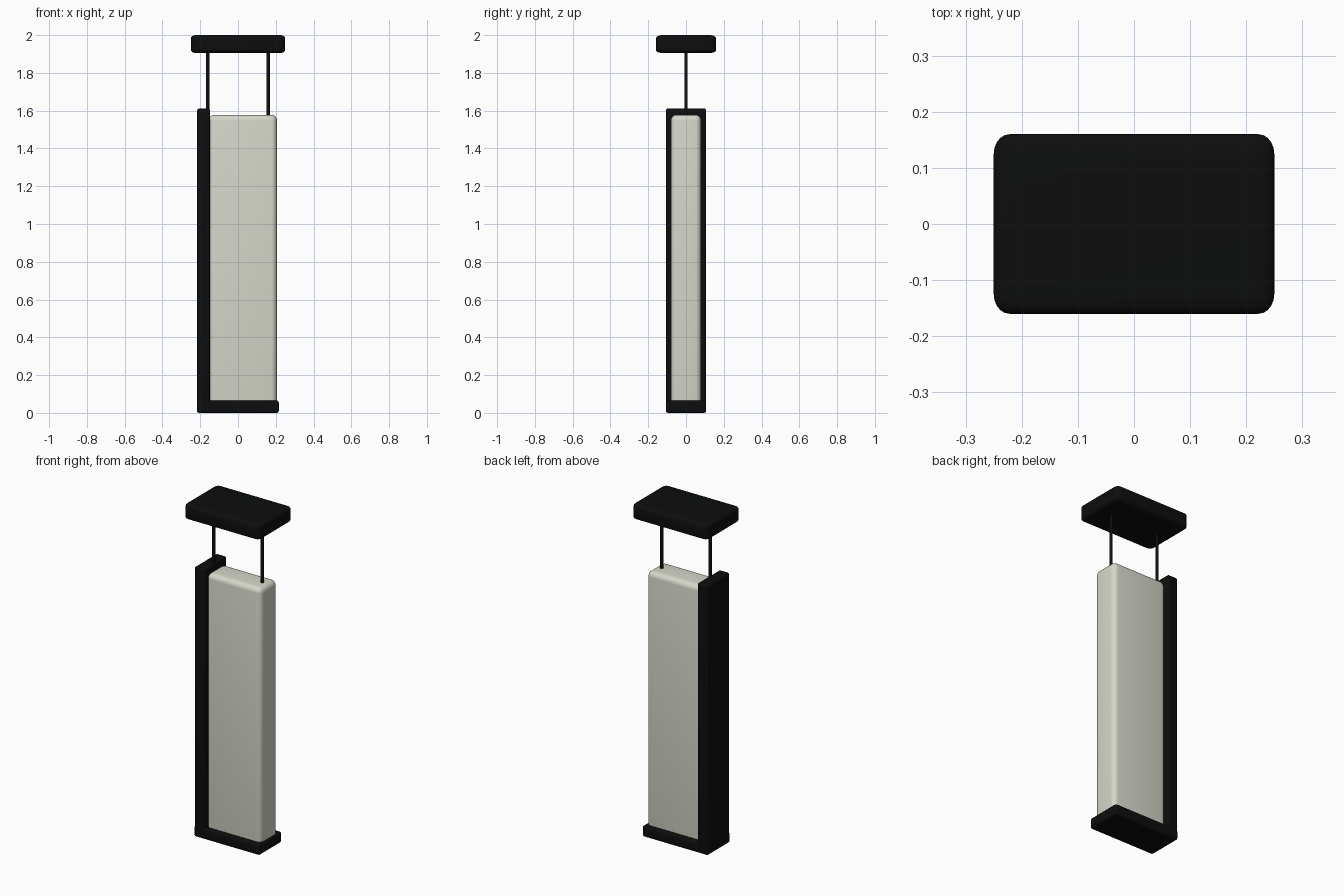
import bpy
import bmesh
import math

default = bpy.data.objects.get("Cube")
if default:
    bpy.data.objects.remove(default, do_unlink=True)


def material(name, colour):
    mat = bpy.data.materials.new(name)
    mat.use_nodes = True
    mat.diffuse_color = colour
    mat.node_tree.nodes["Principled BSDF"].inputs["Base Color"].default_value = colour
    return mat


black = material("matte black", (0.004, 0.0042, 0.0042, 1))
cream = material("warm grey", (0.67, 0.68, 0.59, 1))


def finish(name, bm, mat):
    mesh = bpy.data.meshes.new(name)
    bm.to_mesh(mesh)
    bm.free()
    obj = bpy.data.objects.new(name, mesh)
    bpy.context.collection.objects.link(obj)
    mesh.materials.append(mat)
    bpy.ops.object.select_all(action="DESELECT")
    obj.select_set(True)
    bpy.context.view_layer.objects.active = obj
    bpy.ops.object.shade_smooth_by_angle(angle=math.radians(40))
    return obj


def rounded_box(name, low, high, radii, mat):
    """Box between two corners, with its own edge radius along each axis."""
    bm = bmesh.new()
    bmesh.ops.create_cube(bm, size=2)
    bmesh.ops.bevel(bm, geom=bm.edges[:], offset=0.5, segments=5,
                    profile=0.5, affect="EDGES")
    for v in bm.verts:
        for i in range(3):
            half = (high[i] - low[i]) / 2
            core = half - radii[i]
            a = abs(v.co[i])
            d = core * a * 2 if a < 0.5 else core + (a - 0.5) * 2 * radii[i]
            v.co[i] = (high[i] + low[i]) / 2 + math.copysign(d, v.co[i])
    return finish(name, bm, mat)


def rod(name, x, bottom, top, radius):
    bm = bmesh.new()
    bmesh.ops.create_cone(bm, cap_ends=True, segments=16, radius1=radius,
                          radius2=radius, depth=top - bottom)
    bmesh.ops.translate(bm, verts=bm.verts, vec=(x, 0, (top + bottom) / 2))
    return finish(name, bm, black)


# Foot and upright side panel
rounded_box("base", (-0.218, -0.107, 0), (0.216, 0.107, 0.065),
            (0.012, 0.012, 0.012), black)
rounded_box("side_panel", (-0.216, -0.107, 0.005), (-0.148, 0.107, 1.612),
            (0.012, 0.012, 0.012), black)

# Tall padded body
rounded_box("body", (-0.155, -0.08, 0.03), (0.206, 0.08, 1.578),
            (0.03, 0.03, 0.03), cream)

# Handle grip on two thin rods
for side, x in (("left", 0.16), ("right", -0.16)):
    rod(side + "_handle_rod", x, 1.5, 1.91, 0.009)
rounded_box("handle_grip", (-0.25, -0.16, 1.905), (0.25, 0.16, 2.0),
            (0.028, 0.035, 0.018), black)
